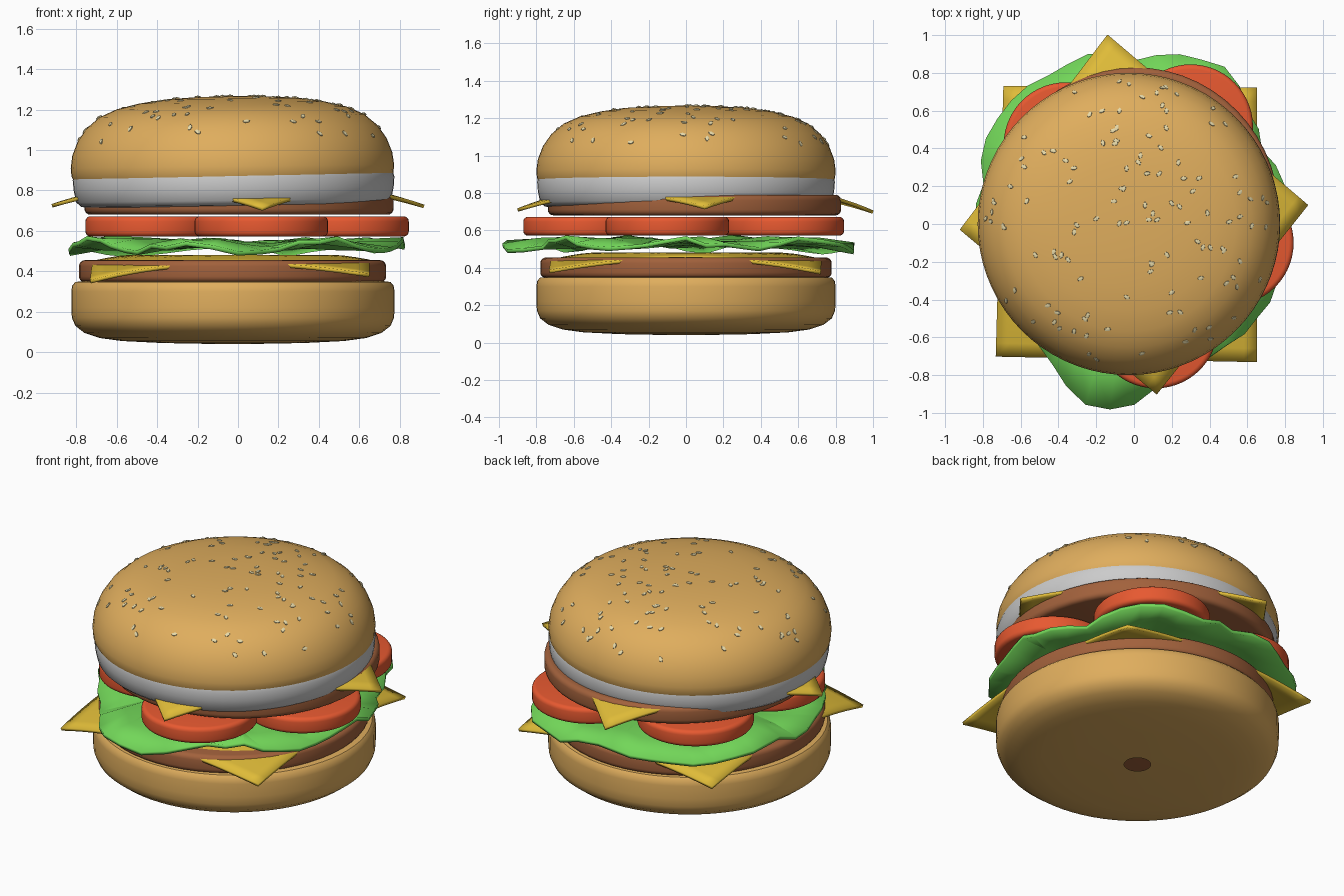
import bpy, bmesh, math, random
from mathutils import Vector, Matrix

if "Cube" in bpy.data.objects:
    bpy.data.objects.remove(bpy.data.objects["Cube"])

random.seed(7)


def material(name, rgb):
    m = bpy.data.materials.new(name)
    m.diffuse_color = (*rgb, 1)
    m.use_nodes = True
    m.node_tree.nodes["Principled BSDF"].inputs["Base Color"].default_value = m.diffuse_color
    return m


BREAD = material("bread", (0.74, 0.42, 0.11))
MEAT = material("meat", (0.36, 0.12, 0.045))
CHEESE = material("cheese", (0.74, 0.50, 0.04))
GREEN = material("leaf", (0.17, 0.68, 0.10))
RED = material("tomato", (0.80, 0.10, 0.03))
SEED = material("seed", (0.80, 0.70, 0.40))


def finish(name, bm, mat=None, loc=(0, 0, 0), smooth=40):
    bmesh.ops.recalc_face_normals(bm, faces=bm.faces)
    me = bpy.data.meshes.new(name)
    bm.to_mesh(me)
    bm.free()
    ob = bpy.data.objects.new(name, me)
    ob.location = loc
    bpy.context.collection.objects.link(ob)
    if mat:
        me.materials.append(mat)
    if smooth:
        bpy.ops.object.select_all(action='DESELECT')
        ob.select_set(True)
        bpy.context.view_layer.objects.active = ob
        bpy.ops.object.shade_smooth_by_angle(angle=math.radians(smooth))
    return ob


def lathe(name, profile, mat, loc, segs=72, scale_y=1.0):
    """Revolve (radius, z) points about z."""
    bm = bmesh.new()
    vs = [bm.verts.new((r, 0, z)) for r, z in profile]
    es = [bm.edges.new(p) for p in zip(vs, vs[1:])]
    bmesh.ops.spin(bm, geom=vs + es, axis=(0, 0, 1), cent=(0, 0, 0),
                   angle=math.tau, steps=segs)
    bmesh.ops.remove_doubles(bm, verts=bm.verts, dist=1e-4)
    bmesh.ops.scale(bm, vec=(1, scale_y, 1), verts=bm.verts)
    return finish(name, bm, mat, loc)


def disc(name, r, z0, z1, mat, xy, bevel=0.03, scale_y=1.0):
    """Round slab with rounded rims."""
    arc = [(r - bevel + bevel * math.sin(a), bevel - bevel * math.cos(a))
           for a in [i * math.pi / 8 for i in range(5)]]
    h = z1 - z0
    prof = [(0, 0)] + arc + [(x, h - z) for x, z in reversed(arc)] + [(0, h)]
    return lathe(name, prof, mat, (*xy, z0), 56, scale_y)


def thicken(ob, t):
    mod = ob.modifiers.new("thickness", 'SOLIDIFY')
    mod.thickness = t
    mod.offset = 0


def cheese_slice(name, corners, z, start, drop):
    """Square sheet whose corners sag; corners are (x, y, tip height)."""
    n = 20
    bm = bmesh.new()
    a, b, c, d = [Vector(p) for p in corners]
    mid = (a + b + c + d) / 4
    grid = []
    for j in range(n + 1):
        row = []
        for i in range(n + 1):
            u, v = i / n, j / n
            p = a.lerp(b, u).lerp(d.lerp(c, u), v)
            far = max((p.xy - mid.xy).length - start, 0) / (0.96 - start)
            row.append(bm.verts.new((p.x, p.y, z - (z - p.z) * far ** drop)))
        grid.append(row)
    for j in range(n):
        for i in range(n):
            bm.faces.new((grid[j][i], grid[j][i + 1],
                          grid[j + 1][i + 1], grid[j + 1][i]))
    thicken(finish(name, bm, CHEESE), 0.018)


# bottom bun: open shell with a small hole underneath
lathe("bottom_bun", [(0.075, 0.04), (0.35, 0.045), (0.55, 0.055), (0.66, 0.07),
                     (0.735, 0.095), (0.78, 0.13), (0.797, 0.17), (0.80, 0.22),
                     (0.80, 0.30), (0.795, 0.33), (0.78, 0.347), (0.74, 0.352)],
      BREAD, (-0.025, 0, 0))

# patties
disc("lower_patty", 0.76, 0.345, 0.455, MEAT, (-0.027, 0), 0.03, 1.025)
disc("upper_patty", 0.765, 0.68, 0.79, MEAT, (0.005, 0.045), 0.03, 1.025)

# cheese slices
cheese_slice("lower_cheese", [(-0.73, -0.70, 0.36), (0.65, -0.73, 0.39),
                              (0.65, 0.72, 0.38), (-0.69, 0.73, 0.38)], 0.472, 0.52, 1.3)
cheese_slice("upper_cheese", [(0.12, -0.90, 0.705), (0.92, 0.10, 0.71),
                              (-0.14, 1.0, 0.70), (-0.92, -0.03, 0.71)], 0.805, 0.62, 1.2)

# lettuce: ragged wavy leaf, outline radius every 15 degrees
RIM = [.82, .83, .79, .86, .97, .93, .87, .94, .91, .92, .91, .83,
       .83, .82, .79, .79, .87, 1.0, .96, .80, .80, .83, .83, .82]
bm = bmesh.new()
SEGS, RINGS = 48, 5
centre = bm.verts.new((0, 0, 0.53))
rings = []
for k in range(1, RINGS + 1):
    t, ring = k / RINGS, []
    for i in range(SEGS):
        a = math.tau * i / SEGS
        r = RIM[i // 2] if i % 2 == 0 else (RIM[i // 2] + RIM[(i // 2 + 1) % 24]) / 2
        r = r * t + (random.uniform(-0.012, 0.012) if k > 1 else 0)
        wave = 0.022 * math.sin(7 * a + 2 * t) + random.uniform(-0.018, 0.018)
        z = 0.535 + t * wave - max(r - 0.72, 0) * 0.12
        ring.append(bm.verts.new((r * math.cos(a), r * math.sin(a), z)))
    rings.append(ring)
for i in range(SEGS):
    j = (i + 1) % SEGS
    bm.faces.new((centre, rings[0][i], rings[0][j]))
    for lo, hi in zip(rings, rings[1:]):
        bm.faces.new((lo[i], hi[i], hi[j]))
        bm.faces.new((lo[i], hi[j], lo[j]))
thicken(finish("lettuce", bm, GREEN, smooth=20), 0.022)

# tomato slices
for n, (x, y) in enumerate([(0.115, -0.54), (0.515, -0.10), (0.30, 0.515),
                            (-0.36, 0.42), (-0.425, -0.19)]):
    disc(f"tomato_slice_{n + 1}", 0.33, 0.572, 0.672, RED, (x, y), 0.025)

# top bun and its grey underside, tilted slightly together
TILT = math.radians(-0.7)
DOME = [(0.785, 0.855), (0.797, 0.88), (0.80, 0.92), (0.792, 0.98), (0.765, 1.05),
        (0.72, 1.115), (0.655, 1.17), (0.57, 1.208), (0.46, 1.235),
        (0.33, 1.254), (0.17, 1.264), (0, 1.267)]
dome = lathe("top_bun", [(r, z - 0.86) for r, z in DOME], BREAD, (-0.027, 0, 0.86))
base = lathe("bun_underside", [(0, -0.142), (0.70, -0.142), (0.755, -0.132), (0.78, -0.11),
                               (0.792, -0.05), (0.796, 0), (0.79, 0.02), (0, 0.02)],
             None, (-0.022, 0, 0.86))

# sesame seeds scattered on the dome
bm = bmesh.new()
for _ in range(120):
    r, a = 0.765 * math.sqrt(random.random()), random.uniform(0, math.tau)
    for (r1, z1), (r0, z0) in zip(DOME[2:], DOME[3:]):
        if r0 <= r <= r1:
            z = z0 + (z1 - z0) * (r - r0) / (r1 - r0)
            nrm = Vector(((z0 - z1) * math.cos(a), (z0 - z1) * math.sin(a), r1 - r0))
            break
    m = (Matrix.Translation((r * math.cos(a), r * math.sin(a), z - 0.86))
         @ nrm.to_track_quat('Z', 'Y').to_matrix().to_4x4()
         @ Matrix.Rotation(random.uniform(0, math.tau), 4, 'Z')
         @ Matrix.Diagonal((0.020, 0.012, 0.008, 1)))
    bmesh.ops.create_icosphere(bm, subdivisions=1, radius=1, matrix=m)
seeds = finish("sesame_seeds", bm, SEED, (-0.027, 0, 0.86))
for ob in (dome, base, seeds):
    ob.rotation_euler.y = TILT
